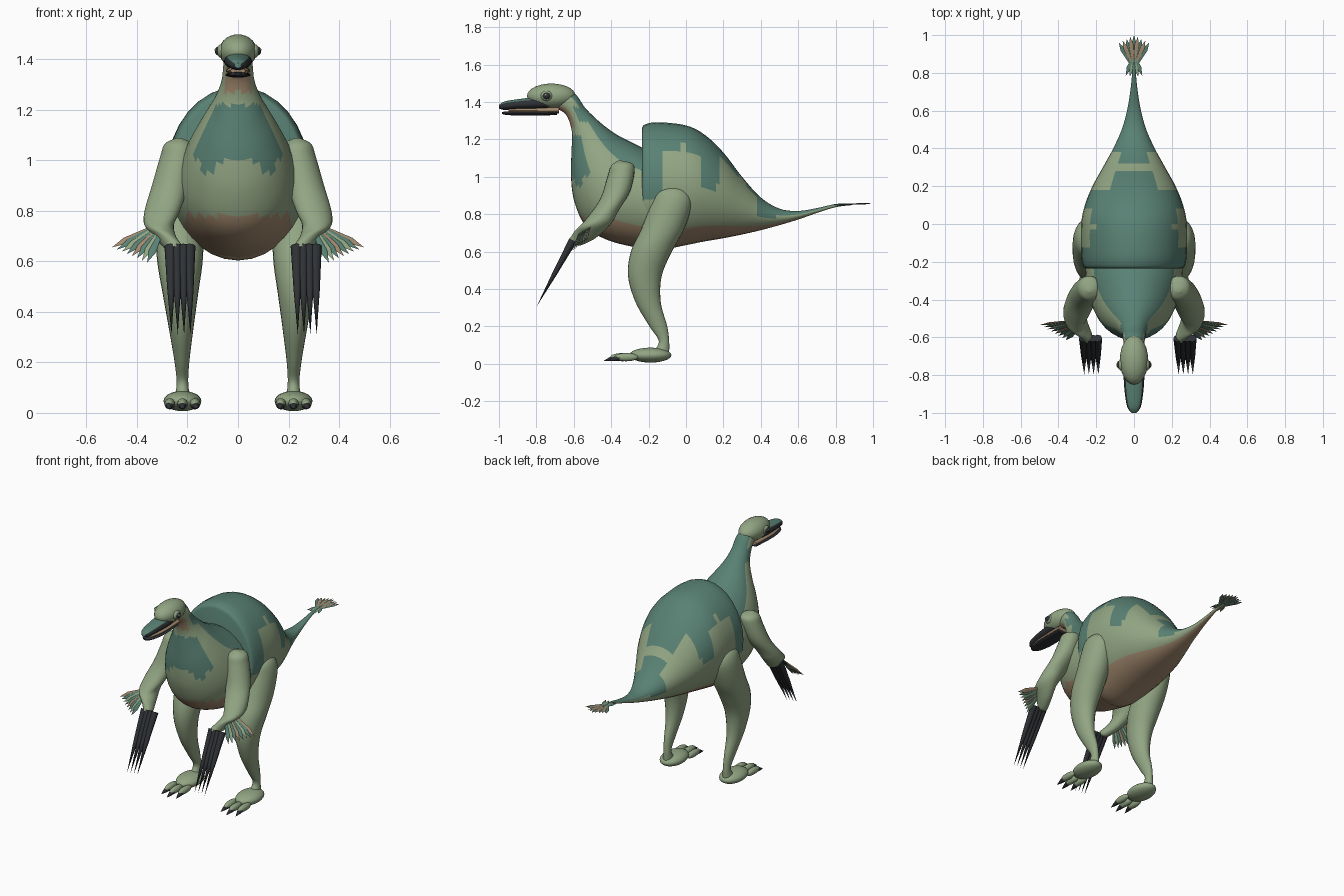
import bpy, bmesh, math
from mathutils import Vector

cube = bpy.data.objects.get("Cube")
if cube:
    bpy.data.objects.remove(cube)


def material(name, r, g, b):
    m = bpy.data.materials.new(name)
    m.use_nodes = True
    m.diffuse_color = (r, g, b, 1)
    bsdf = m.node_tree.nodes["Principled BSDF"]
    bsdf.inputs["Base Color"].default_value = (r, g, b, 1)
    bsdf.inputs["Roughness"].default_value = 0.8
    return m


MATS = [material("sage green", .29, .38, .23), material("deep teal green", .10, .22, .175),
        material("tan", .36, .25, .155), material("charcoal", .028, .031, .036)]
SAGE, TEAL, TAN, DARK = range(4)


def finish(name, bm, smooth=True):
    bmesh.ops.recalc_face_normals(bm, faces=bm.faces[:])
    mesh = bpy.data.meshes.new(name)
    bm.to_mesh(mesh)
    bm.free()
    for m in MATS:
        mesh.materials.append(m)
    ob = bpy.data.objects.new(name, mesh)
    bpy.context.collection.objects.link(ob)
    if smooth:
        bpy.ops.object.select_all(action='DESELECT')
        ob.select_set(True)
        bpy.context.view_layer.objects.active = ob
        bpy.ops.object.shade_smooth_by_angle(angle=math.radians(50))
    return ob


def spline(rows, steps):
    """Smooth interpolation of rows of numbers."""
    out = []
    for i in range(len(rows) - 1):
        p0, p1, p2 = rows[max(i - 1, 0)], rows[i], rows[i + 1]
        p3 = rows[min(i + 2, len(rows) - 1)]
        for s in range(steps):
            t = s / steps
            out.append([b + t / 2 * (c - a + t * (2*a - 5*b + 4*c - d + t * (3*(b - c) + d - a)))
                        for a, b, c, d in zip(p0, p1, p2, p3)])
    return out + [list(rows[-1])]


def loft(name, rows, rule, side=1, steps=5, seg=32):
    """Skin over elliptical rings; row = centre x, low point y z, high point y z, half width."""
    bm = bmesh.new()
    rings = []
    for cx, yb, zb, yt, zt, w in spline(rows, steps):
        ring = []
        for k in range(seg):
            a = 2 * math.pi * k / seg
            h = (math.sin(a) + 1) / 2
            ring.append(bm.verts.new((side * (cx + w * math.cos(a)),
                                      yb + (yt - yb) * h, zb + (zt - zb) * h)))
        rings.append(ring)
    for r0, r1 in zip(rings, rings[1:]):
        for k in range(seg):
            j = (k + 1) % seg
            f = bm.faces.new((r0[k], r0[j], r1[j], r1[k]))
            h = (math.sin(2 * math.pi * (k + .5) / seg) + 1) / 2
            c = f.calc_center_median()
            f.material_index = rule(c.x, c.y, c.z, h)
    for ring in (rings[0], rings[-1]):
        f = bm.faces.new(ring)
        c = f.calc_center_median()
        f.material_index = rule(c.x, c.y, c.z, 1)
    return finish(name, bm)


def plain(mat):
    return lambda x, y, z, h: mat


def ball(name, centre, size, mat):
    bm = bmesh.new()
    bmesh.ops.create_uvsphere(bm, u_segments=24, v_segments=14, radius=1)
    for v in bm.verts:
        v.co = Vector(centre) + Vector([a * b for a, b in zip(v.co, size)])
    for f in bm.faces:
        f.material_index = mat
    return finish(name, bm)


def spike(name, a, b, r, mat, normal=(0, 0, 1), flat=1, wide=0, seg=8):
    """Pointed claw, or a flat feather when its widest place is moved along."""
    a, b = Vector(a), Vector(b)
    d = b - a
    across = d.cross(Vector(normal)).normalized()
    up = across.cross(d).normalized() * flat
    stations = [(0, r * .35), (wide, r)] if wide else [(0, r), (.5, r * .6)]
    bm = bmesh.new()
    rings = [[bm.verts.new(a + d * t + (across * math.cos(q) + up * math.sin(q)) * rad)
              for q in [2 * math.pi * k / seg for k in range(seg)]] for t, rad in stations]
    tip = bm.verts.new(b)
    bm.faces.new(rings[0])
    for k in range(seg):
        j = (k + 1) % seg
        bm.faces.new((rings[0][k], rings[0][j], rings[1][j], rings[1][k]))
        bm.faces.new((rings[1][k], rings[1][j], tip))
    for f in bm.faces:
        f.material_index = mat
    return finish(name, bm, smooth=not wide)


# Hind body and tail, with blocky saddle markings
def hind_rule(x, y, z, h):
    if h < .12:
        return TAN
    if y > .38:
        return TEAL if h > (.4 if y < .48 else .6) else SAGE
    if y > .28:
        return TEAL if y > .32 and h > .9 else SAGE
    if y > .18:
        return TEAL if h > .9 else SAGE
    limit = .86 if y < -.12 else 1.16 if y < 0 else 1.12 if y < .09 else .94
    return TEAL if z > limit else SAGE


hind = [(-.235, .63, 1.26, .25), (-.22, .61, 1.28, .27), (-.15, .605, 1.292, .28),
        (0, .635, 1.275, .28), (.1, .655, 1.225, .26), (.2, .672, 1.13, .22), (.3, .692, 1.0, .165),
        (.4, .715, .89, .11), (.5, .742, .83, .065), (.6, .772, .818, .037), (.7, .807, .833, .02),
        (.8, .838, .855, .01), (.88, .848, .858, .006)]
loft("hind_body_and_tail", [(0, y, b, y, t, w) for y, b, t, w in hind], hind_rule)


# Chest and neck
def chest_rule(x, y, z, h):
    if h < .25 and (z < .78 or z > 1.27):
        return TAN
    if h > .8:
        return TEAL
    low = .94 if .08 < abs(x) < .14 else 1.0
    if h < .45 and low < z < 1.22 and y < -.48:
        return TEAL
    return TEAL if 1.3 < z < 1.37 and h > .5 else SAGE


chest = [(-.2, .61, -.2, 1.14, .26), (-.4, .655, -.25, 1.165, .25), (-.53, .73, -.3, 1.19, .225),
         (-.595, .86, -.36, 1.22, .19), (-.615, 1.0, -.42, 1.26, .145), (-.612, 1.14, -.48, 1.31, .095),
         (-.61, 1.24, -.54, 1.37, .066), (-.64, 1.33, -.59, 1.44, .057), (-.7, 1.37, -.66, 1.47, .045)]
loft("chest_and_neck", [(0, *r) for r in chest], chest_rule)

# Head and beak
ball("head", (0, -.72, 1.432), (.075, .13, .067), SAGE)


def jaw(name, rows, rule):
    loft(name, [(0, y, b, y, t, w) for y, b, t, w in rows], rule, seg=20)


jaw("upper_beak", [(-.69, 1.37, 1.42, .05), (-.8, 1.36, 1.425, .055), (-.9, 1.36, 1.415, .048),
                   (-.97, 1.358, 1.403, .035), (-1.0, 1.365, 1.385, .012)],
    lambda x, y, z, h: TEAL if h > .75 else DARK)
jaw("mouth", [(-.68, 1.34, 1.375, .046), (-.85, 1.34, 1.37, .047), (-.95, 1.345, 1.365, .03)], plain(TAN))
jaw("lower_beak", [(-.69, 1.33, 1.352, .045), (-.85, 1.328, 1.349, .05), (-.95, 1.33, 1.35, .036),
                   (-.985, 1.337, 1.347, .012)], plain(DARK))

# Limb profiles
arm = [(.235, -.36, 1.088, -.33, 1.085, .015), (.235, -.40, 1.06, -.285, 1.07, .055),
       (.24, -.42, 1.0, -.275, 1.03, .068), (.268, -.46, .88, -.3, .92, .073),
       (.3, -.53, .78, -.36, .82, .07), (.312, -.57, .735, -.4, .75, .058),
       (.285, -.595, .71, -.48, .675, .042), (.255, -.615, .68, -.56, .635, .033),
       (.25, -.63, .66, -.59, .635, .02)]
leg = [(.24, -.09, .952, -.05, .952, .02), (.24, -.16, .92, .01, .92, .06),
       (.238, -.19, .85, .03, .85, .082), (.232, -.24, .72, -.01, .72, .094),
       (.23, -.295, .6, -.075, .6, .09), (.228, -.31, .47, -.13, .47, .07),
       (.225, -.27, .33, -.135, .33, .048), (.222, -.195, .2, -.1, .2, .029),
       (.22, -.145, .12, -.09, .12, .023), (.22, -.18, .06, -.09, .06, .03)]

for side, word in ((1, "left"), (-1, "right")):
    # Eye with lid
    ball(word + "_eyelid", (side * .066, -.745, 1.433), (.018, .032, .027), SAGE)
    ball(word + "_eye", (side * .07, -.745, 1.433), (.022, .024, .02), DARK)
    ball(word + "_eye_glint", (side * .088, -.75, 1.438), (.005, .007, .006), SAGE)

    # Arm, long claws and feather fan
    loft(word + "_arm", arm, plain(SAGE), side, seg=24)
    for k in range(4):
        x = side * .25 + .02 + (k - 1.5) * .025
        spike(f"{word}_hand_claw_{k}", (x, -.605, .66), (x + .004, -.797, .31), .024, DARK,
              normal=(0, -1, .5), flat=.9)
    for k in range(8):
        t = k / 7
        spike(f"{word}_arm_feather_{k}", (side * (.32 - .03 * t), -.51 - .04 * t, .745),
              (side * (.5 - .14 * t), -.535 - .08 * t, .655 - .06 * t), .015,
              (TAN, TEAL, SAGE, TEAL)[k % 4], normal=(0, -1, .6), flat=.25, wide=.7)

    # Leg, foot and toes
    loft(word + "_leg", leg, plain(SAGE), side, seg=24)
    ball(word + "_foot", (side * .22, -.19, .047), (.075, .112, .04), SAGE)
    for k in (-1, 0, 1):
        x = side * .22 + k * .05
        reach = .02 * (k == 0)
        ball(f"{word}_toe_{k + 2}", (x, -.32 - reach, .036), (.021, .065, .022), SAGE)
        spike(f"{word}_toe_claw_{k + 2}", (x, -.355 - reach, .034), (x + k * .006, -.42 - reach, .016),
              .018, DARK)

# Tail tip fan, with short barbs pointing back along the tail
for k in range(-4, 5):
    spike(f"tail_feather_{k + 5}", (0, .82, .85), (k * .02, 1 - abs(k) * .01, .858 + .002 * (k % 2)),
          .013, TAN if k % 2 else TEAL, flat=.25, wide=.75)
for k in range(-2, 3):
    spike(f"tail_barb_{k + 3}", (0, .89, .853), (k * .022, .775 + .005 * abs(k), .85),
          .013, TEAL if k % 2 == 0 else SAGE, flat=.3, wide=.6)
